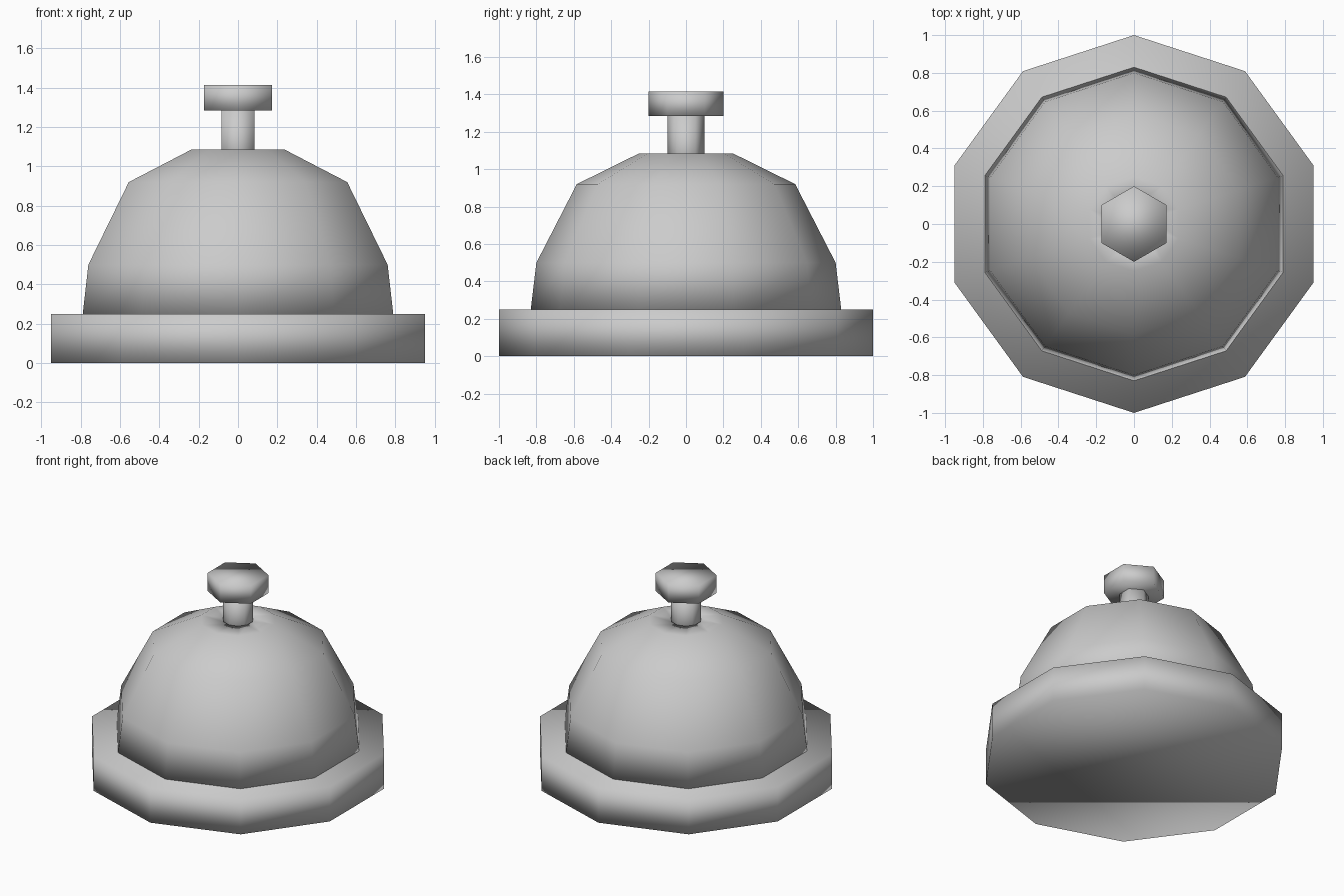
import bpy
import bmesh
from math import sin, cos, pi

if "Cube" in bpy.data.objects:
    bpy.data.objects.remove(bpy.data.objects["Cube"])


def lathe(name, profile, sides):
    """Revolve (radius, z) points into a capped, smooth-shaded low-poly solid."""
    bm = bmesh.new()
    rings = []
    for r, z in profile:
        ring = []
        for i in range(sides):
            a = pi / 2 + 2 * pi * i / sides
            ring.append(bm.verts.new((r * cos(a), r * sin(a), z)))
        rings.append(ring)
    for low, high in zip(rings, rings[1:]):
        for i in range(sides):
            j = (i + 1) % sides
            bm.faces.new((low[i], low[j], high[j], high[i]))
    bm.faces.new(rings[0][::-1])
    bm.faces.new(rings[-1])
    bmesh.ops.recalc_face_normals(bm, faces=bm.faces[:])
    for f in bm.faces:
        f.smooth = True
    mesh = bpy.data.meshes.new(name)
    bm.to_mesh(mesh)
    bm.free()
    obj = bpy.data.objects.new(name, mesh)
    bpy.context.collection.objects.link(obj)
    return obj


# Ten-sided base plate
lathe("base", [(1.0, 0.0), (1.0, 0.25)], 10)

# Bell dome, with a narrow socket for the plunger at the top
lathe("bell_dome", [(0.83, 0.25), (0.80, 0.50), (0.584, 0.92),
                    (0.25, 1.085), (0.10, 1.085), (0.10, 0.95)], 10)

# Hexagonal plunger stem and push button
lathe("plunger_stem", [(0.098, 0.95), (0.098, 1.285)], 6)
lathe("push_button", [(0.20, 1.285), (0.20, 1.415)], 6)
